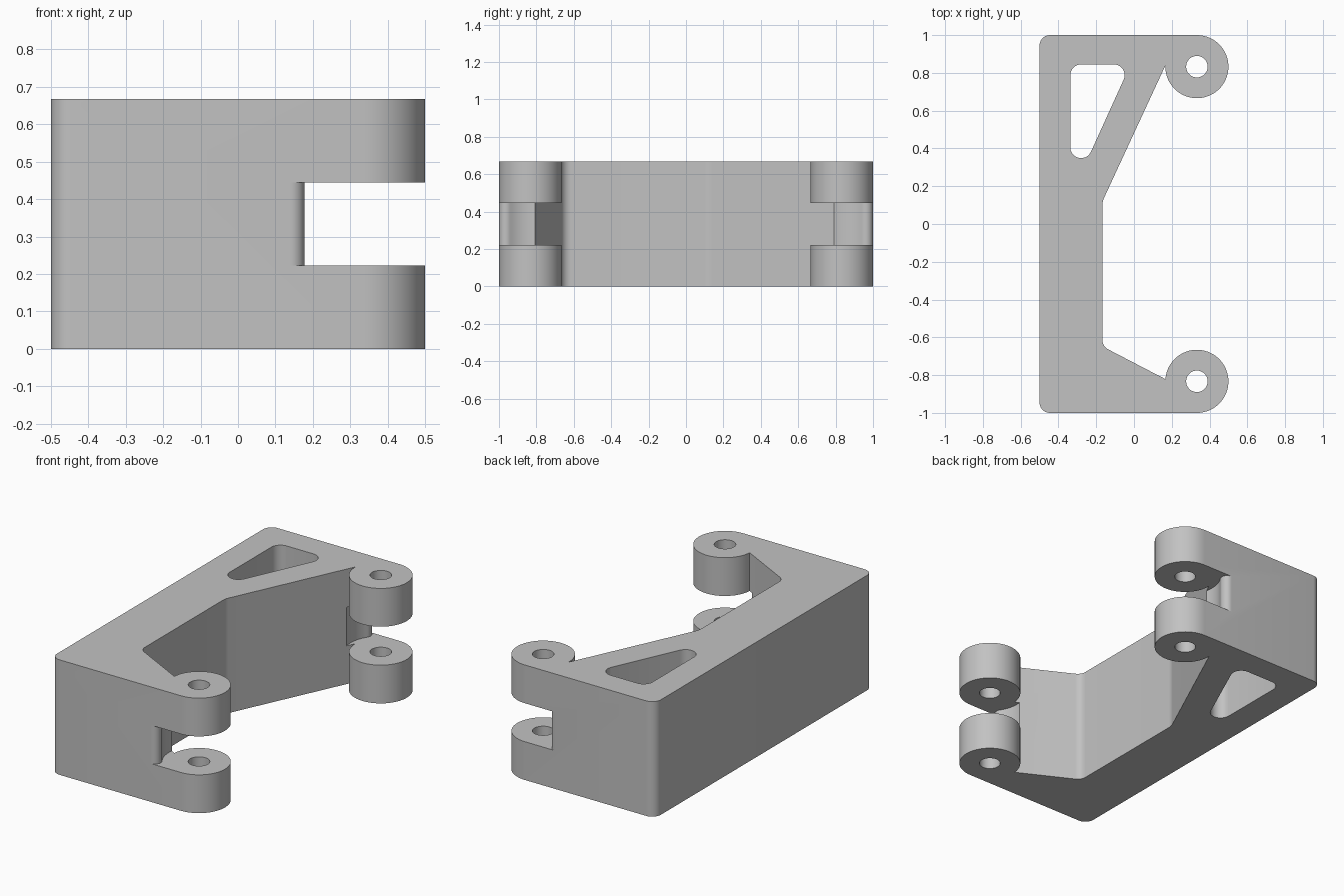
import bpy, bmesh
from math import sin, cos, pi, radians, atan2, degrees
from mathutils import Vector

cube = bpy.data.objects.get("Cube")
if cube:
    bpy.data.objects.remove(cube, do_unlink=True)

HEIGHT = 0.667
EYE_X, EYE_Y, EYE_R = 0.333, 0.833, 0.167
HOLE_R = 0.057
SLOT_LOW, SLOT_HIGH, SLOT_R = 0.222, 0.445, 0.194
LIP_X, LIP_R = 0.14, 0.038          # rounded lip at the mouth of each slot

grey = bpy.data.materials.new("plain grey")
grey.use_nodes = True
grey.diffuse_color = (0.54, 0.54, 0.54, 1)
grey.node_tree.nodes["Principled BSDF"].inputs["Base Color"].default_value = grey.diffuse_color


def arc(cx, cy, r, start, end, steps=24):
    """Points along an arc, angles in degrees."""
    angles = [radians(start + (end - start) * i / steps) for i in range(steps + 1)]
    return [Vector((cx + r * cos(a), cy + r * sin(a))) for a in angles]


def fillet(before, corner, after, r, steps=10):
    """Points rounding one corner of an outline."""
    corner = Vector(corner)
    a = (Vector(before) - corner).normalized()
    b = (Vector(after) - corner).normalized()
    half = a.angle(b) / 2
    centre = corner + (a + b).normalized() * r / sin(half)
    start = corner + a * r * cos(half) / sin(half) - centre
    end = corner + b * r * cos(half) / sin(half) - centre
    sweep = pi - 2 * half
    return [centre + (start * sin(sweep * (1 - i / steps)) + end * sin(sweep * i / steps)) / sin(sweep)
            for i in range(steps + 1)]


def prism(name, outline, low, high):
    """Extrude a flat outline between two heights."""
    bm = bmesh.new()
    face = bm.faces.new([bm.verts.new((p[0], p[1], low)) for p in outline])
    result = bmesh.ops.extrude_face_region(bm, geom=[face])
    top = [v for v in result["geom"] if isinstance(v, bmesh.types.BMVert)]
    bmesh.ops.translate(bm, verts=top, vec=(0, 0, high - low))
    bmesh.ops.recalc_face_normals(bm, faces=bm.faces)
    mesh = bpy.data.meshes.new(name)
    bm.to_mesh(mesh)
    bm.free()
    mesh.materials.append(grey)
    obj = bpy.data.objects.new(name, mesh)
    bpy.context.collection.objects.link(obj)
    return obj


# Bracket outline: back wall, two arms ending in hinge eyes, sloping struts
front_eye = arc(EYE_X, -EYE_Y, EYE_R, -90, 176, 48)
back_eye = arc(EYE_X, EYE_Y, EYE_R, -182, 90, 48)
front_left, back_left = (-0.5, -1), (-0.5, 1)
front_knee, back_knee = (-0.167, -0.648), (-0.167, 0.12)
outline = (fillet(back_left, front_left, (0, -1), 0.055)
           + front_eye
           + fillet(front_eye[-1], front_knee, back_knee, 0.055)
           + fillet(front_knee, back_knee, back_eye[0], 0.1)
           + back_eye
           + fillet((0, 1), back_left, front_left, 0.055))
bracket = prism("hinge_bracket", outline, 0, HEIGHT)

# Triangular lightening window beside the long strut
tri = [(-0.337, 0.845), (-0.337, 0.142), (-0.018, 0.845)]
window = [p for i in range(3) for p in fillet(tri[i - 1], tri[i], tri[(i + 1) % 3], 0.057)]
cutters = [prism("window_cutter", window, -0.1, HEIGHT + 0.1)]

# Pin holes and the slots splitting each eye into two knuckles
lip_y = 1 - LIP_R
touch = degrees(atan2(EYE_Y - lip_y, EYE_X - LIP_X))
slot = ([Vector((LIP_X, -1.05))]
        + arc(LIP_X, -lip_y, LIP_R, -90, -touch, 10)[:-1]
        + arc(EYE_X, -EYE_Y, SLOT_R, 180 - touch, 0, 56)
        + [Vector((EYE_X + SLOT_R, -1.05))])
# the lip and slot arcs meet tangentially on the line joining their centres
to_eye = Vector((EYE_X - LIP_X, lip_y - EYE_Y))
angle = degrees(atan2(to_eye.y, to_eye.x))
slot = ([Vector((LIP_X, -1.05))]
        + arc(LIP_X, -lip_y, LIP_R, -90, angle, 12)[:-1]
        + arc(EYE_X, -EYE_Y, SLOT_R, 180 + angle, 0, 56)
        + [Vector((EYE_X + SLOT_R, -1.05))])
for side, label in ((1, "front"), (-1, "back")):
    cutters.append(prism(label + "_slot_cutter", [(p.x, p.y * side) for p in slot],
                         SLOT_LOW, SLOT_HIGH))
    cutters.append(prism(label + "_pin_cutter", arc(EYE_X, -EYE_Y * side, HOLE_R, 0, 350, 35),
                         -0.1, HEIGHT + 0.1))

# Cut everything, then discard the cutters
bpy.context.view_layer.objects.active = bracket
for cutter in cutters:
    cutter.hide_render = True
    mod = bracket.modifiers.new(cutter.name, "BOOLEAN")
    mod.operation = "DIFFERENCE"
    mod.solver = "EXACT"
    mod.object = cutter
    bpy.ops.object.modifier_apply(modifier=mod.name)
    bpy.data.objects.remove(cutter, do_unlink=True)

# Smooth rounded walls, sharp rims
bpy.ops.object.select_all(action="DESELECT")
bracket.select_set(True)
bpy.ops.object.shade_smooth_by_angle(angle=radians(25))
